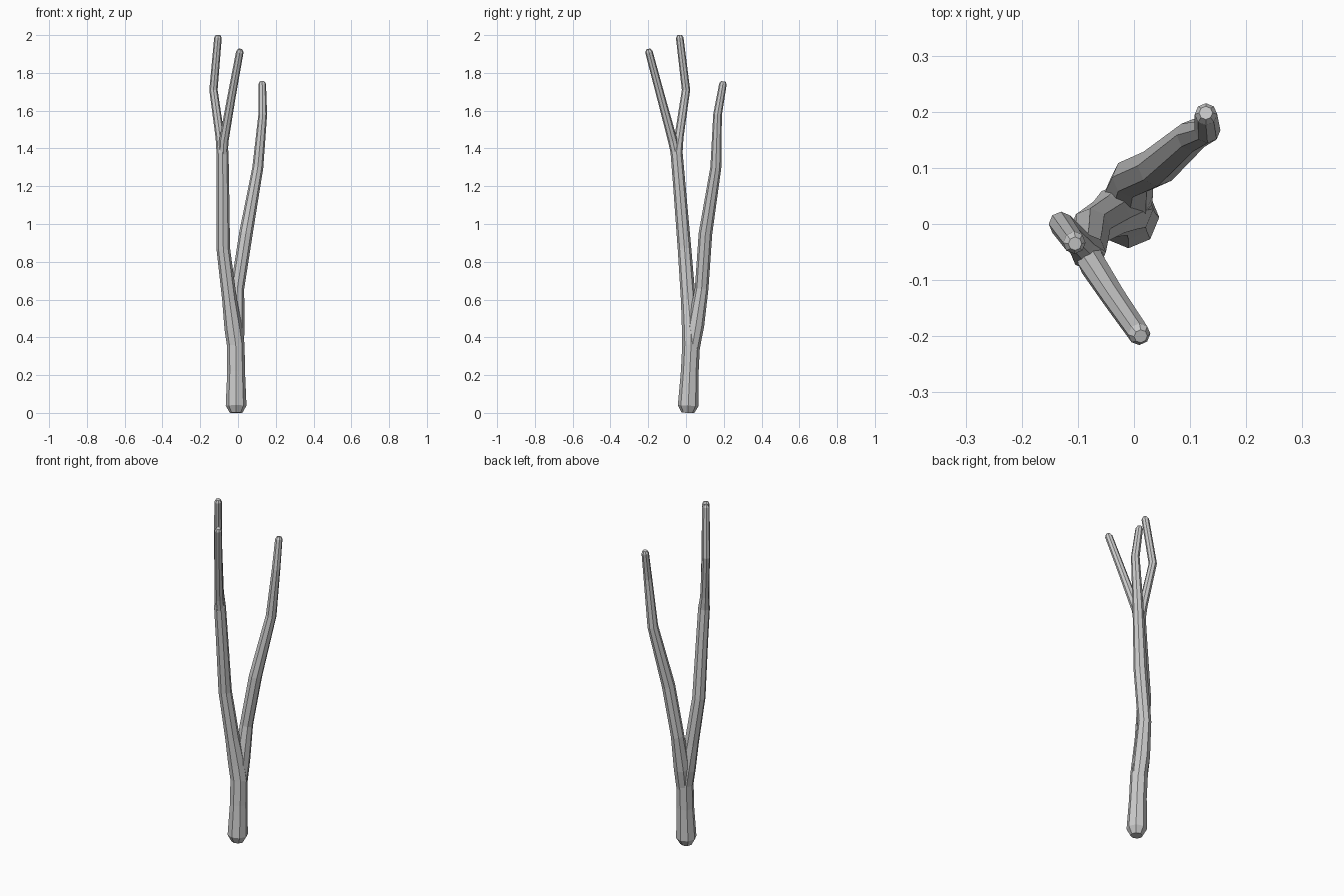
import bpy, bmesh, math
from mathutils import Vector

if "Cube" in bpy.data.objects:
    bpy.data.objects.remove(bpy.data.objects["Cube"])

SIDES = 8


def limb(name, path):
    """Faceted tube along (x, y, z, radius) points with bevelled ends."""
    pts = [(Vector(p[:3]), p[3]) for p in path]
    # pull a narrower ring out to each end so the tips look rounded
    for end, nxt in ((0, 1), (-1, -2)):
        p, r = pts[end]
        inward = (pts[nxt][0] - p).normalized()
        pts[end] = (p + inward * r * 0.7, r)
        tip = (p, r * 0.6)
        if end == 0:
            pts.insert(0, tip)
        else:
            pts.append(tip)

    bm = bmesh.new()
    rings = []
    for i, (p, r) in enumerate(pts):
        before = pts[max(i - 1, 0)][0]
        after = pts[min(i + 1, len(pts) - 1)][0]
        t = (after - before).normalized()
        u = (Vector((1, 0, 0)) - t * t.x).normalized()
        v = t.cross(u)
        rings.append([bm.verts.new(p + r * (math.cos(a) * u + math.sin(a) * v))
                      for a in (2 * math.pi * k / SIDES for k in range(SIDES))])
    for a, b in zip(rings, rings[1:]):
        for k in range(SIDES):
            n = (k + 1) % SIDES
            bm.faces.new((a[k], a[n], b[n], b[k]))
    bm.faces.new(rings[0][::-1])
    bm.faces.new(rings[-1])
    mesh = bpy.data.meshes.new(name)
    bm.to_mesh(mesh)
    bm.free()
    obj = bpy.data.objects.new(name, mesh)
    bpy.context.collection.objects.link(obj)
    return obj


# Trunk running into the left stem and its upright twig
limb("trunk_and_left_stem", [
    (-0.01, 0.01, 0.0, 0.055), (-0.01, 0.02, 0.22, 0.047),
    (-0.012, 0.027, 0.36, 0.047), (-0.025, 0.025, 0.45, 0.047),
    (-0.045, 0.012, 0.6, 0.039), (-0.078, -0.008, 0.87, 0.036),
    (-0.08, -0.035, 1.2, 0.033), (-0.082, -0.05, 1.38, 0.032),
    (-0.095, -0.037, 1.46, 0.024),
    (-0.13, 0.0, 1.71, 0.022), (-0.105, -0.035, 2.0, 0.02)])

# Right stem leaning back from the fork
limb("right_stem", [
    (-0.008, 0.025, 0.3, 0.04), (-0.01, 0.052, 0.46, 0.044),
    (-0.003, 0.083, 0.66, 0.036), (0.042, 0.103, 0.95, 0.036),
    (0.105, 0.158, 1.3, 0.029), (0.131, 0.167, 1.58, 0.023),
    (0.128, 0.198, 1.755, 0.02)])

# Twig leaning forward from the left stem
limb("front_twig", [
    (-0.082, -0.04, 1.3, 0.024), (-0.075, -0.07, 1.44, 0.025),
    (-0.035, -0.132, 1.67, 0.022), (0.012, -0.2, 1.925, 0.02)])
